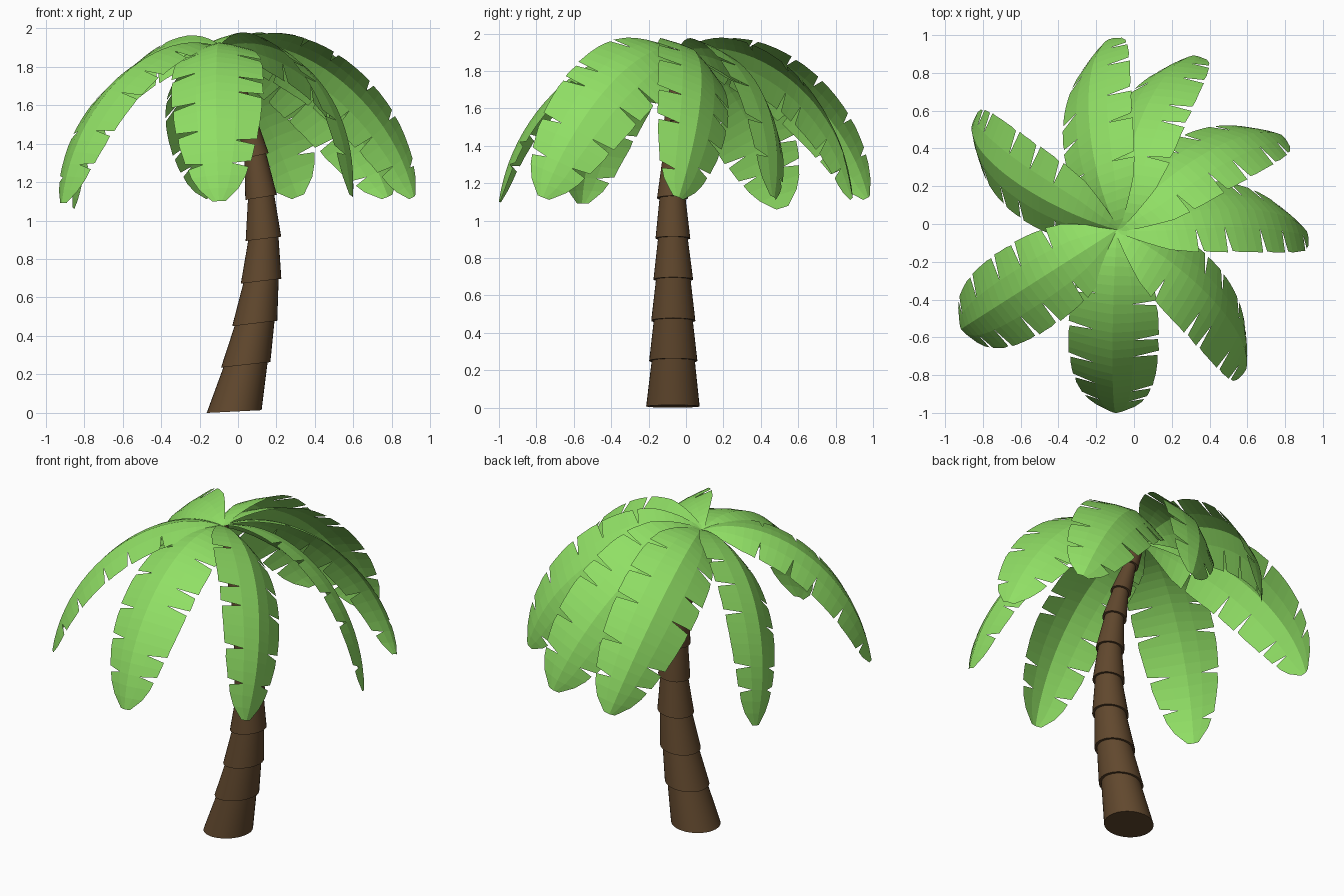
import bpy, bmesh, random
from math import radians, cos, sin, pi, sqrt
from mathutils import Vector, Matrix
from mathutils.geometry import interpolate_bezier

if "Cube" in bpy.data.objects:
    bpy.data.objects.remove(bpy.data.objects["Cube"])

random.seed(4)


def material(name, color):
    m = bpy.data.materials.new(name)
    m.diffuse_color = (*color, 1)
    m.use_nodes = True
    m.node_tree.nodes["Principled BSDF"].inputs["Base Color"].default_value = m.diffuse_color
    return m


BARK = material("bark", (0.12, 0.065, 0.027))
GREEN = material("leaf_green", (0.28, 0.74, 0.13))


def add_object(name, bm, mat):
    mesh = bpy.data.meshes.new(name)
    bm.to_mesh(mesh)
    bm.free()
    mesh.materials.append(mat)
    ob = bpy.data.objects.new(name, mesh)
    bpy.context.collection.objects.link(ob)
    return ob


# Trunk: stacked tapered rings along a bent path (x, y, z, lower radius, tilt)
path = [(-0.02, -0.07, 0.007, 0.143, -0.05), (0.04, -0.068, 0.25, 0.129, -0.11),
        (0.087, -0.068, 0.465, 0.118, -0.12), (0.12, -0.068, 0.685, 0.106, -0.12),
        (0.132, -0.07, 0.905, 0.093, -0.12), (0.12, -0.072, 1.12, 0.083, -0.16),
        (0.09, -0.068, 1.335, 0.071, -0.22), (0.05, -0.06, 1.52, 0.06, -0.26),
        (-0.01, -0.05, 1.71, 0.05, -0.3), (-0.08, -0.035, 1.9, 0.04, -0.34)]
SIDES = 32


def ring(bm, p, r, tilt):
    rot = Matrix.Translation(p) @ Matrix.Rotation(tilt, 4, 'Y')
    return [bm.verts.new(rot @ Vector((r * cos(2 * pi * i / SIDES), r * sin(2 * pi * i / SIDES), 0)))
            for i in range(SIDES)]


bm = bmesh.new()
for a, b in zip(path, path[1:]):
    low = ring(bm, Vector(a[:3]), a[3], a[4])
    top = ring(bm, Vector(b[:3]) + Vector((0, 0, 0.004)), b[3] - 0.014, b[4])
    for i in range(SIDES):
        j = (i + 1) % SIDES
        bm.faces.new((low[i], low[j], top[j], top[i]))
    bm.faces.new(low[::-1])
    bm.faces.new(top)
trunk = add_object("trunk", bm, BARK)
bpy.context.view_layer.objects.active = trunk
trunk.select_set(True)
bpy.ops.object.shade_smooth_by_angle(angle=radians(35))

# Leaves: drooping blades with a ridge along the middle and slits in the edges
N = 24
WIDTHS = [0.02, 0.11, 0.185, 0.22, 0.236, 0.24, 0.238, 0.225, 0.2, 0.155]
SPINE = interpolate_bezier(Vector((0, 0, 0)), Vector((0.37, 0, 0.13)),
                           Vector((0.89, 0, -0.24)), Vector((0.97, 0, -0.8)), 201)


def half_width(t):
    if t >= 0.9:
        return WIDTHS[9] * sqrt(max(1.005 - t, 0) / 0.105)
    j = int(t * 10)
    return WIDTHS[j] + (WIDTHS[min(j + 1, 9)] - WIDTHS[j]) * (t * 10 - j)


def sample(t, k, side, twist):
    """Point on the blade at length t and share k of the half width."""
    t = min(max(t, 0), 1)
    i = min(int(t * 200), 199)
    p = SPINE[i].lerp(SPINE[i + 1], t * 200 - i)
    d = (SPINE[i + 1] - SPINE[i]).normalized()
    turn = Matrix.Rotation(radians(-twist), 3, d)
    w = k * half_width(t)
    sag = 0.28 * w * k ** 0.3 if k else 0
    return p + turn @ (Vector((0, side * w, 0)) - sag * Vector((-d.z, 0, d.x)))


def leaf(name, azimuth, roll, twist, pitch, size):
    bm = bmesh.new()
    spine = [bm.verts.new(sample(i / N, 0, 1, twist)) for i in range(N + 1)]
    for side in (1, -1):
        slits = {b + random.choice((0, 0, 1)) for b in (7, 11, 14, 18, 21)}
        mid = [bm.verts.new(sample(i / N, 0.45, side, twist)) for i in range(N + 1)]
        outer = bm.verts.new(sample(0, 1, side, twist))
        for i in range(N):
            # each slit splits the edge into two separated corners
            if i in slits:
                outer = bm.verts.new(sample(i / N + 0.011, 0.98, side, twist))
            gap = 0.011 if i + 1 in slits else 0
            nxt = bm.verts.new(sample((i + 1) / N - gap, 1.01 if gap else 1, side, twist))
            for q in ((spine[i], mid[i], mid[i + 1], spine[i + 1]),
                      (mid[i], outer, nxt, mid[i + 1])):
                bm.faces.new(q[::-1] if side > 0 else q)
            outer = nxt
    bmesh.ops.remove_doubles(bm, verts=bm.verts, dist=0.0005)
    ob = add_object(name, bm, GREEN)
    ob.matrix_world = (Matrix.Translation((-0.09, -0.03, 1.9))
                       @ Matrix.Rotation(radians(azimuth), 4, 'Z')
                       @ Matrix.Rotation(radians(pitch), 4, 'Y')
                       @ Matrix.Rotation(radians(-roll), 4, 'X')
                       @ Matrix.Scale(size, 4))


# azimuth, roll, twist, pitch, size
for n, spec in enumerate([(109, 20, 14, 1, 1.01), (82.5, 20, 15, 1, 1.01),
                          (46, 20, 14, 1, 1.01), (15.5, 20, 14, 1, 1.01),
                          (-31, 20, 15, 1, 1.01), (-93, -3, -1, 0, 1),
                          (212.5, 0, -4, 0, 1.01), (159, 17, 17, 4, 1)]):
    leaf(f"leaf_{n + 1}", *spec)
